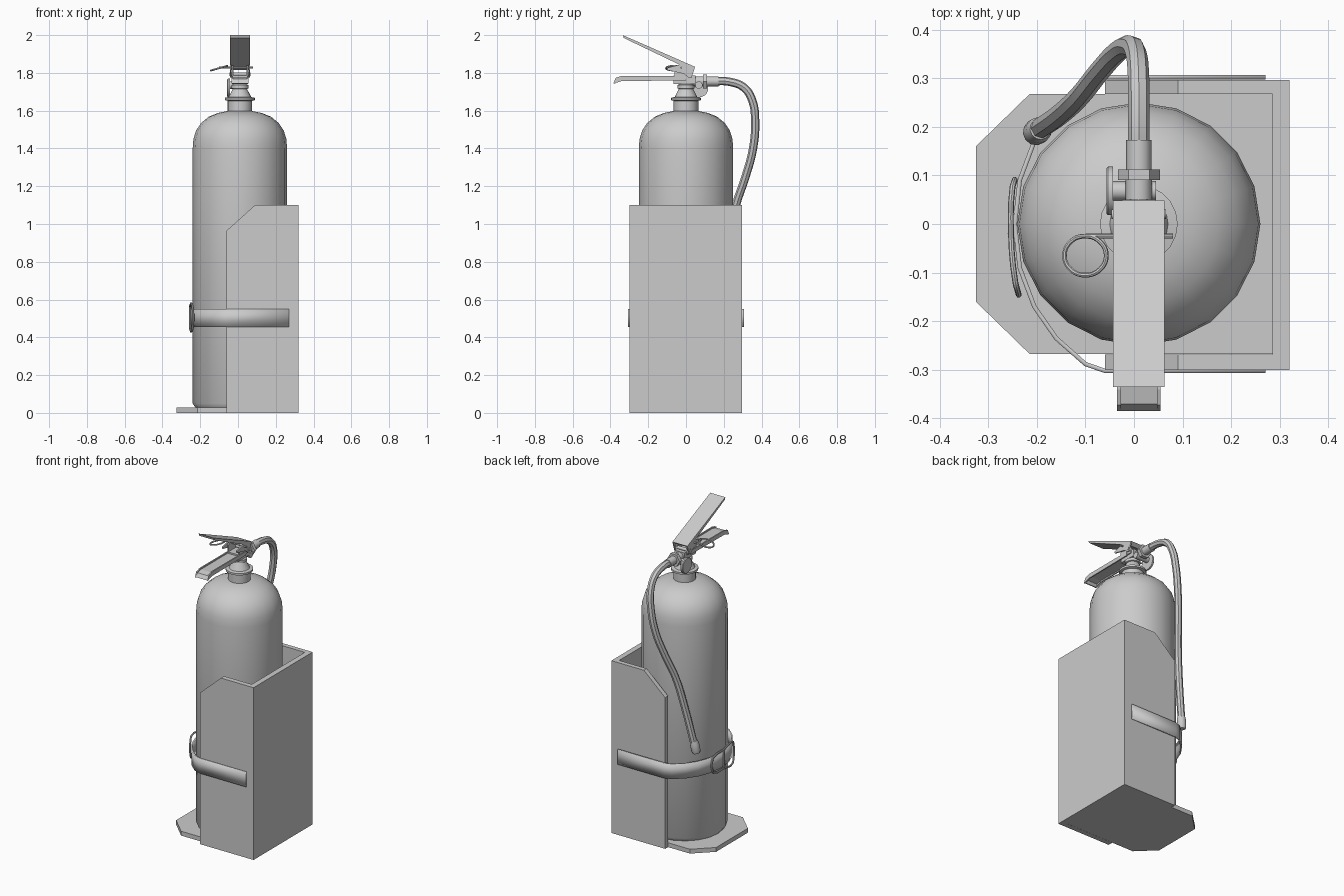
import bpy, bmesh, math
from mathutils import Vector, Matrix

if "Cube" in bpy.data.objects:
    bpy.data.objects.remove(bpy.data.objects["Cube"], do_unlink=True)

grey = bpy.data.materials.new("plain_grey")
grey.use_nodes = True
grey.diffuse_color = (0.6, 0.6, 0.6, 1)
grey.node_tree.nodes["Principled BSDF"].inputs["Base Color"].default_value = grey.diffuse_color

CX = 0.01  # axis of the tank and valve


def smooth(ob, angle=40):
    bpy.ops.object.select_all(action='DESELECT')
    ob.select_set(True)
    bpy.context.view_layer.objects.active = ob
    bpy.ops.object.shade_smooth_by_angle(angle=math.radians(angle))


def finish(name, bm):
    bmesh.ops.recalc_face_normals(bm, faces=bm.faces)
    me = bpy.data.meshes.new(name)
    bm.to_mesh(me)
    bm.free()
    me.materials.append(grey)
    ob = bpy.data.objects.new(name, me)
    bpy.context.collection.objects.link(ob)
    return ob


def prism(name, pts, axis, a, b):
    """Extrude a 2D outline along x (pts are y,z), y (pts x,z) or z (pts x,y)."""
    i = "xyz".index(axis)
    bm = bmesh.new()
    verts = []
    for p in pts:
        co = list(p)
        co.insert(i, a)
        verts.append(bm.verts.new(co))
    face = bm.faces.new(verts)
    new = bmesh.ops.extrude_face_region(bm, geom=[face])["geom"]
    move = Vector((0, 0, 0))
    move[i] = b - a
    bmesh.ops.translate(bm, vec=move, verts=[v for v in new if isinstance(v, bmesh.types.BMVert)])
    return finish(name, bm)


def box(name, x, y, z):
    return prism(name, [(x[0], y[0]), (x[1], y[0]), (x[1], y[1]), (x[0], y[1])], "z", *z)


def lathe(name, profile, origin, direction=(0, 0, 1), seg=20):
    """Spin (radius, height) pairs around a direction and cap both ends."""
    bm = bmesh.new()
    rings = []
    for r, h in profile:
        rings.append([bm.verts.new((r * math.cos(math.tau * k / seg),
                                    r * math.sin(math.tau * k / seg), h)) for k in range(seg)])
    for lo, hi in zip(rings, rings[1:]):
        for k in range(seg):
            n = (k + 1) % seg
            bm.faces.new((lo[k], lo[n], hi[n], hi[k]))
    bm.faces.new(rings[0])
    bm.faces.new(rings[-1])
    turn = Vector(direction).to_track_quat('Z', 'Y').to_matrix().to_4x4()
    bm.transform(Matrix.Translation(origin) @ turn)
    ob = finish(name, bm)
    smooth(ob)
    return ob


def tube(name, pts, radius, cyclic=False, res=5):
    cu = bpy.data.curves.new(name, 'CURVE')
    cu.dimensions = '3D'
    cu.bevel_depth = radius
    cu.bevel_resolution = 2
    cu.resolution_u = res
    cu.use_fill_caps = True
    sp = cu.splines.new('BEZIER')
    sp.bezier_points.add(len(pts) - 1)
    for bp, p in zip(sp.bezier_points, pts):
        bp.co = p
        bp.handle_left_type = bp.handle_right_type = 'AUTO'
    sp.use_cyclic_u = cyclic
    cu.materials.append(grey)
    ob = bpy.data.objects.new(name, cu)
    bpy.context.collection.objects.link(ob)
    bpy.ops.object.select_all(action='DESELECT')
    ob.select_set(True)
    bpy.context.view_layer.objects.active = ob
    bpy.ops.object.convert(target='MESH')
    ob = bpy.context.object
    smooth(ob)
    return ob


# Stand: base plate, back wall and two side walls with a cut corner
prism("base_plate", [(-0.325, -0.16), (-0.215, -0.267), (0.3, -0.267), (0.3, 0.267),
                     (-0.215, 0.267), (-0.325, 0.16)], "z", 0, 0.028)
side = [(-0.06, 0), (0.32, 0), (0.32, 1.1), (0.09, 1.1), (-0.06, 0.965)]
prism("front_side_wall", side, "y", -0.3, -0.268)
prism("back_side_wall", side, "y", 0.267, 0.296)
box("end_wall", (0.285, 0.32), (-0.268, 0.267), (0, 1.1))

# Tank with rounded shoulder, and the collar and valve stem above it
lathe("tank", [(0.235, 0.028), (0.25, 0.05), (0.25, 1.4), (0.246, 1.45), (0.232, 1.495),
               (0.205, 1.535), (0.165, 1.568), (0.115, 1.588), (0.065, 1.598)], (CX, 0, 0))
lathe("neck", [(0.065, 1.59), (0.065, 1.652), (0.08, 1.656), (0.08, 1.668), (0.06, 1.672),
               (0.038, 1.715), (0.045, 1.718), (0.045, 1.735), (0.036, 1.74), (0.036, 1.775)],
      (CX, 0, 0))
box("valve_block", (CX - 0.035, CX + 0.035), (-0.065, 0.05), (1.74, 1.785))
for x in (CX - 0.042, CX + 0.034):
    prism("lever_bracket", [(-0.06, 1.765), (0.03, 1.765), (0.03, 1.81), (0.0, 1.815),
                            (-0.045, 1.84), (-0.06, 1.825)], "x", x, x + 0.008)

# Lower carrying handle: a channel with a rolled tip
tip = [(-0.385, 1.745), (-0.375, 1.742), (-0.365, 1.758), (-0.33, 1.766), (0.0, 1.766),
       (0.0, 1.776), (-0.335, 1.776), (-0.37, 1.768)]
prism("carry_handle", tip, "x", CX - 0.043, CX + 0.043)
lip = [(-0.385, 1.743), (-0.34, 1.757), (0.0, 1.76), (0.0, 1.784), (-0.34, 1.784), (-0.372, 1.774)]
for x in (CX - 0.045, CX + 0.037):
    prism("handle_lip", lip, "x", x, x + 0.008)

# Upper squeeze lever, its pivot cheeks and pivot
prism("squeeze_lever", [(-0.335, 2.0), (-0.33, 1.985), (0.025, 1.815), (0.048, 1.832)],
      "x", CX - 0.053, CX + 0.053)
for x in (CX - 0.053, CX + 0.045):
    prism("lever_cheek", [(0.047, 1.83), (0.03, 1.775), (0.012, 1.775), (-0.01, 1.795),
                          (-0.1, 1.815), (-0.1, 1.826), (-0.03, 1.845)], "x", x, x + 0.008)
lathe("lever_pivot", [(0.01, -0.056), (0.01, 0.056)], (CX, 0.02, 1.793), (1, 0, 0), 10)

# Safety pin and its pull ring
tube("safety_pin", [(-0.1, -0.025, 1.828), (0.0, -0.025, 1.828), (0.08, -0.025, 1.828)], 0.005)
tube("pull_ring", [(-0.1 + 0.043 * math.cos(a), -0.065 + 0.04 * math.sin(a),
                    1.825 + 0.012 * math.cos(a))
                   for a in (math.tau * k / 8 for k in range(8))], 0.005, True)

# Pressure gauge on the side and the hose outlet
lathe("gauge", [(0.046, 0), (0.05, 0.004), (0.05, 0.014)], (-0.057, 0.068, 1.72), (1, 0, 0))
lathe("gauge_stem", [(0.02, 0), (0.02, 0.09)], (-0.045, 0.068, 1.735), (1, 0, 0), 10)
lathe("outlet", [(0.027, 0), (0.027, 0.06)], (CX, 0.04, 1.755), (0, 1, 0), 12)
lathe("hose_nut", [(0.043, 0), (0.043, 0.022)], (CX, 0.09, 1.755), (0, 1, 0), 6)
lathe("hose_ferrule", [(0.026, 0), (0.026, 0.065)], (CX, 0.108, 1.755), (0, 1, 0), 12)

# Hose bending over the back and down beside the tank, with a flared end
tube("hose", [(CX, 0.13, 1.755), (CX, 0.23, 1.753), (0.009, 0.31, 1.72), (0.004, 0.352, 1.65),
              (-0.008, 0.366, 1.55), (-0.033, 0.355, 1.4), (-0.07, 0.315, 1.25),
              (-0.11, 0.265, 1.1), (-0.15, 0.227, 0.9), (-0.192, 0.197, 0.68)], 0.022)
lathe("hose_end", [(0.023, 0), (0.027, 0.015), (0.027, 0.055), (0.022, 0.08)],
      (-0.204, 0.187, 0.612), (0.15, 0.11, 1), 12)

# Strap around the stand and tank
half = [(0.27, 0.302), (-0.06, 0.302), (-0.1, 0.288), (-0.16, 0.235), (-0.205, 0.17),
        (-0.235, 0.09), (-0.245, 0.0)]
path = half + [(x, -y) for x, y in reversed(half[:-1])]
bm = bmesh.new()
rows = [[bm.verts.new((x, y, z)) for z in (0.455, 0.55)] for x, y in path]
for a, b in zip(rows, rows[1:]):
    bm.faces.new((a[0], b[0], b[1], a[1]))
strap = finish("strap", bm)
solid = strap.modifiers.new("thickness", 'SOLIDIFY')
solid.thickness = 0.009
solid.offset = 0
smooth(strap, 30)

# Wire buckle over the strap
tube("buckle", [(-0.24, -0.135, 0.45), (-0.24, -0.135, 0.56), (-0.244, -0.12, 0.575),
                (-0.253, -0.02, 0.565), (-0.25, 0.075, 0.555), (-0.247, 0.085, 0.54),
                (-0.247, 0.085, 0.465), (-0.25, 0.075, 0.452), (-0.253, -0.02, 0.445),
                (-0.244, -0.12, 0.435)], 0.006, True, 3)
tube("buckle_bar", [(-0.253, -0.02, 0.445), (-0.255, -0.02, 0.505), (-0.253, -0.02, 0.565)], 0.005)
